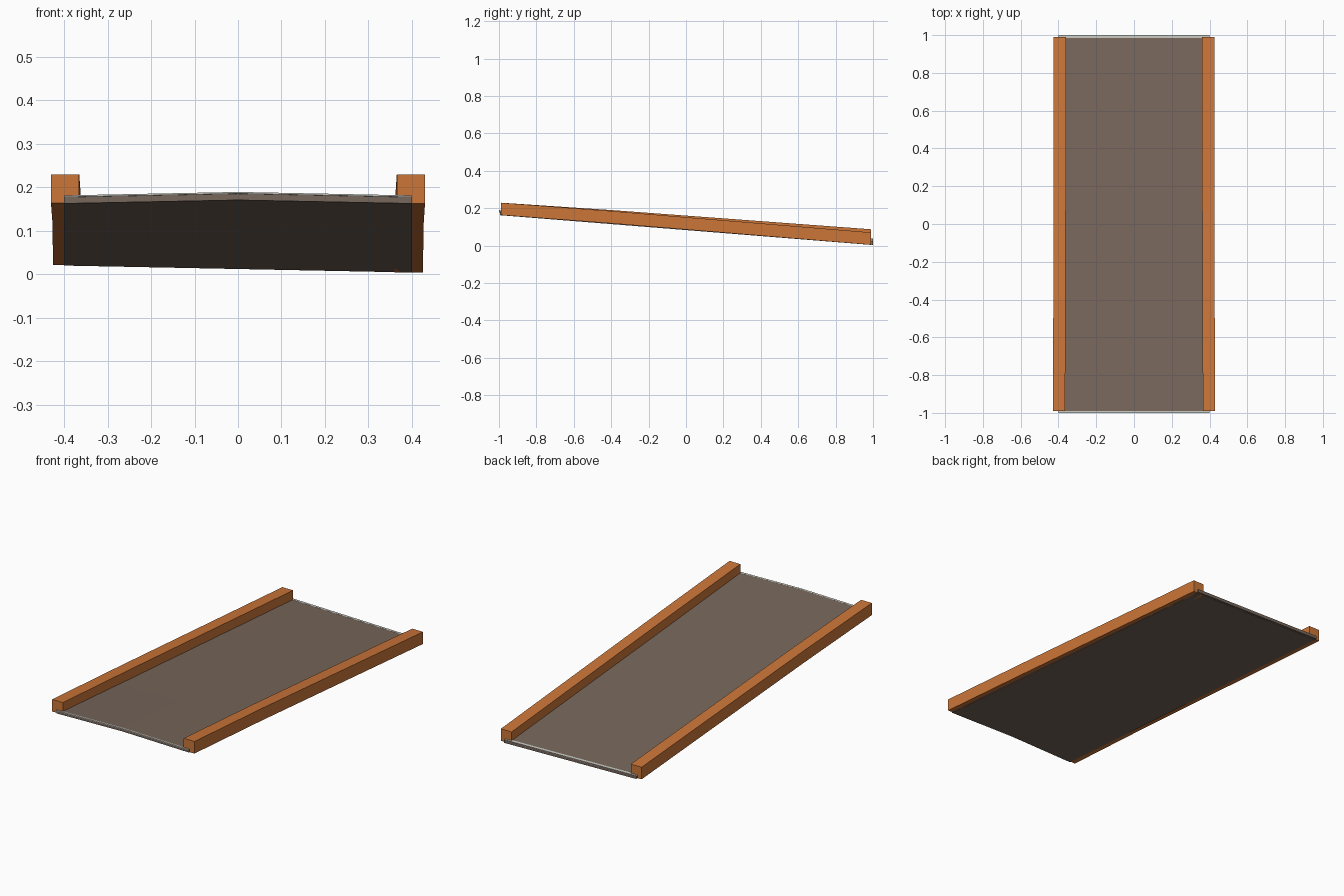
import bpy
import bmesh

cube = bpy.data.objects.get("Cube")
if cube:
    bpy.data.objects.remove(cube, do_unlink=True)


def material(name, rgb):
    mat = bpy.data.materials.new(name)
    mat.use_nodes = True
    colour = (*rgb, 1)
    mat.diffuse_color = colour
    mat.node_tree.nodes["Principled BSDF"].inputs["Base Color"].default_value = colour
    return mat


orange = material("orange wood", (0.60, 0.18, 0.04))
brown = material("grey brown deck", (0.185, 0.135, 0.105))
pale = material("pale edge", (0.58, 0.58, 0.54))


def underside(x, y):
    """Height of the gently twisted slope the ramp rests on."""
    t = (y + 1) / 2
    low = 0.012 - 0.02 * x
    return 0.164 * (1 - t) + low * t


def crown(x, y):
    """Slight rise along the middle, fading to the back."""
    return 0.008 * (1 - abs(x) / 0.4) * (1 - y) / 2


def loft(name, rings, mat):
    """Join rings of matching points into a closed solid."""
    bm = bmesh.new()
    loops = [[bm.verts.new(p) for p in ring] for ring in rings]
    for a, b in zip(loops, loops[1:]):
        for i in range(len(a)):
            j = (i + 1) % len(a)
            bm.faces.new((a[i], a[j], b[j], b[i]))
    bm.faces.new(loops[0])
    bm.faces.new(loops[-1])
    bmesh.ops.recalc_face_normals(bm, faces=bm.faces)
    mesh = bpy.data.meshes.new(name)
    bm.to_mesh(mesh)
    bm.free()
    mesh.materials.append(mat)
    obj = bpy.data.objects.new(name, mesh)
    bpy.context.collection.objects.link(obj)
    return obj


def plate(name, half, ys, bottom, top, mat):
    """Sloping board between two heights above the underside."""
    xs = (-half, 0, half)
    rings = []
    for y in ys:
        def point(x, h):
            return (x, y, underside(x, y) + crown(x, y) + h)
        rings.append([point(x, bottom) for x in xs] + [point(x, top) for x in reversed(xs)])
    return loft(name, rings, mat)


# Side rails, bent very slightly along their length
for name, side in (("left_rail", 1), ("right_rail", -1)):
    rings = []
    for y, out, lift in ((-0.99, 0.43, 0), (-0.4, 0.427, 0.003), (0.99, 0.425, 0)):
        outer, inner = side * out, side * (out - 0.065)
        z = underside(outer, y) + lift
        rings.append([(outer, y, z), (inner, y, z), (inner, y, z + 0.066), (outer, y, z + 0.066)])
    loft(name, rings, orange)

# Deck with its underside just below the rails
plate("deck", 0.4, (-0.995, -0.5, 0, 0.5, 0.987), -0.001, 0.017, brown)

# Thin pale lips at both ends of the deck
plate("front_lip", 0.4, (-1.0, -0.99), 0.0135, 0.0172, pale)
plate("back_lip", 0.4, (0.98, 1.0), 0.0, 0.0168, brown).name = "back_edge"
plate("back_lip", 0.4, (0.985, 1.0), 0.0135, 0.0175, pale)
